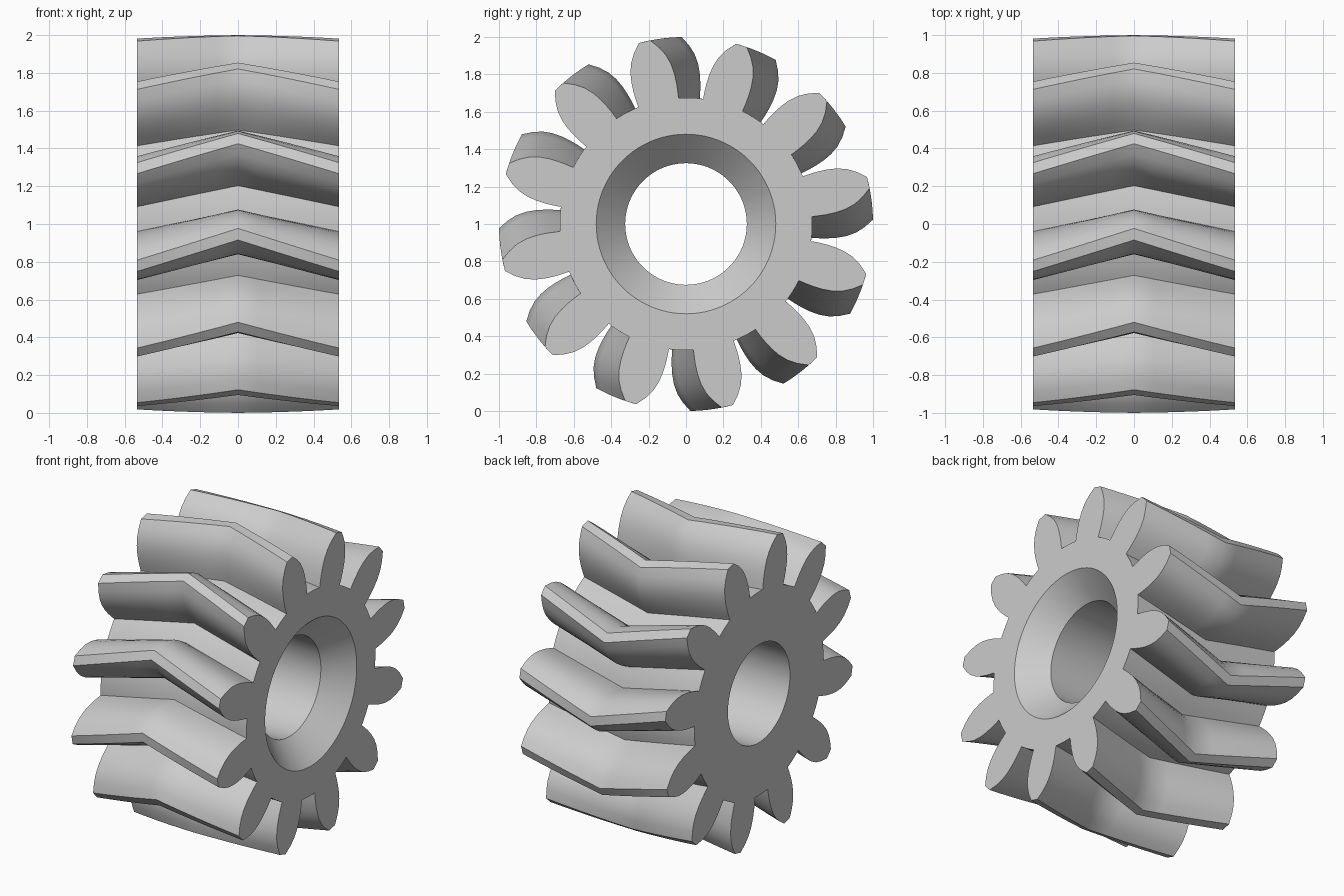
import bpy, bmesh
from math import cos, sin, radians

cube = bpy.data.objects.get("Cube")
if cube:
    bpy.data.objects.remove(cube, do_unlink=True)

TEETH = 12
HALF_WIDTH = 0.535
BORE, CHAMFER = 0.325, 0.48
MID_ANGLE, TWIST = 3.1, 9.7      # tooth phase at the middle, extra phase at the ends
STEPS = 5                        # slices per half

# Half tooth: (half angle in degrees, radius) from root to tip
FLANK = [(9.4, 0.675), (9.2, 0.72), (8.9, 0.76), (8.3, 0.81),
         (7.4, 0.86), (6.0, 0.91), (4.1, 0.955), (1.75, 1.0)]
ROOT = [(a, 0.675) for a in (12.2, 15, 17.8)]
TOOTH = [(-a, r) for a, r in FLANK] + FLANK[::-1] + ROOT
OUTLINE = [(a + i * 360 / TEETH, r) for i in range(TEETH) for a, r in TOOTH]


def ring(bm, x, phase, radius=None):
    """Gear outline at x, or a plain circle when a radius is given."""
    verts = []
    for angle, r in OUTLINE:
        t = radians(angle + phase)
        r = radius or r
        verts.append(bm.verts.new((x, r * cos(t), 1 + r * sin(t))))
    return verts


bm = bmesh.new()
end_phase = MID_ANGLE + TWIST

# Herringbone teeth: phase changes linearly on each side of the middle
rings = []
for k in range(-STEPS, STEPS + 1):
    f = k / STEPS
    rings.append(ring(bm, f * HALF_WIDTH, MID_ANGLE + TWIST * abs(f)))

# Chamfer on one end, then the bore back to the other end
depth = CHAMFER - BORE
rings.append(ring(bm, HALF_WIDTH, end_phase, CHAMFER))
rings.append(ring(bm, HALF_WIDTH - depth, end_phase, BORE))
rings.append(ring(bm, -HALF_WIDTH, end_phase, BORE))

# Skin all rings as one closed surface
n = len(OUTLINE)
for i, a in enumerate(rings):
    b = rings[(i + 1) % len(rings)]
    for j in range(n):
        k = (j + 1) % n
        bm.faces.new((a[j], a[k], b[k], b[j]))
bmesh.ops.recalc_face_normals(bm, faces=bm.faces)

mesh = bpy.data.meshes.new("herringbone_gear")
bm.to_mesh(mesh)
bm.free()
gear = bpy.data.objects.new("herringbone_gear", mesh)
bpy.context.collection.objects.link(gear)

# Plain grey material
grey = bpy.data.materials.new("light_grey")
grey.use_nodes = True
colour = (0.6, 0.6, 0.6, 1)
grey.diffuse_color = colour
grey.node_tree.nodes["Principled BSDF"].inputs["Base Color"].default_value = colour
mesh.materials.append(grey)

# Smooth flanks and bore, keep edges sharp
bpy.ops.object.select_all(action='DESELECT')
gear.select_set(True)
bpy.context.view_layer.objects.active = gear
bpy.ops.object.shade_smooth_by_angle(angle=radians(30))
